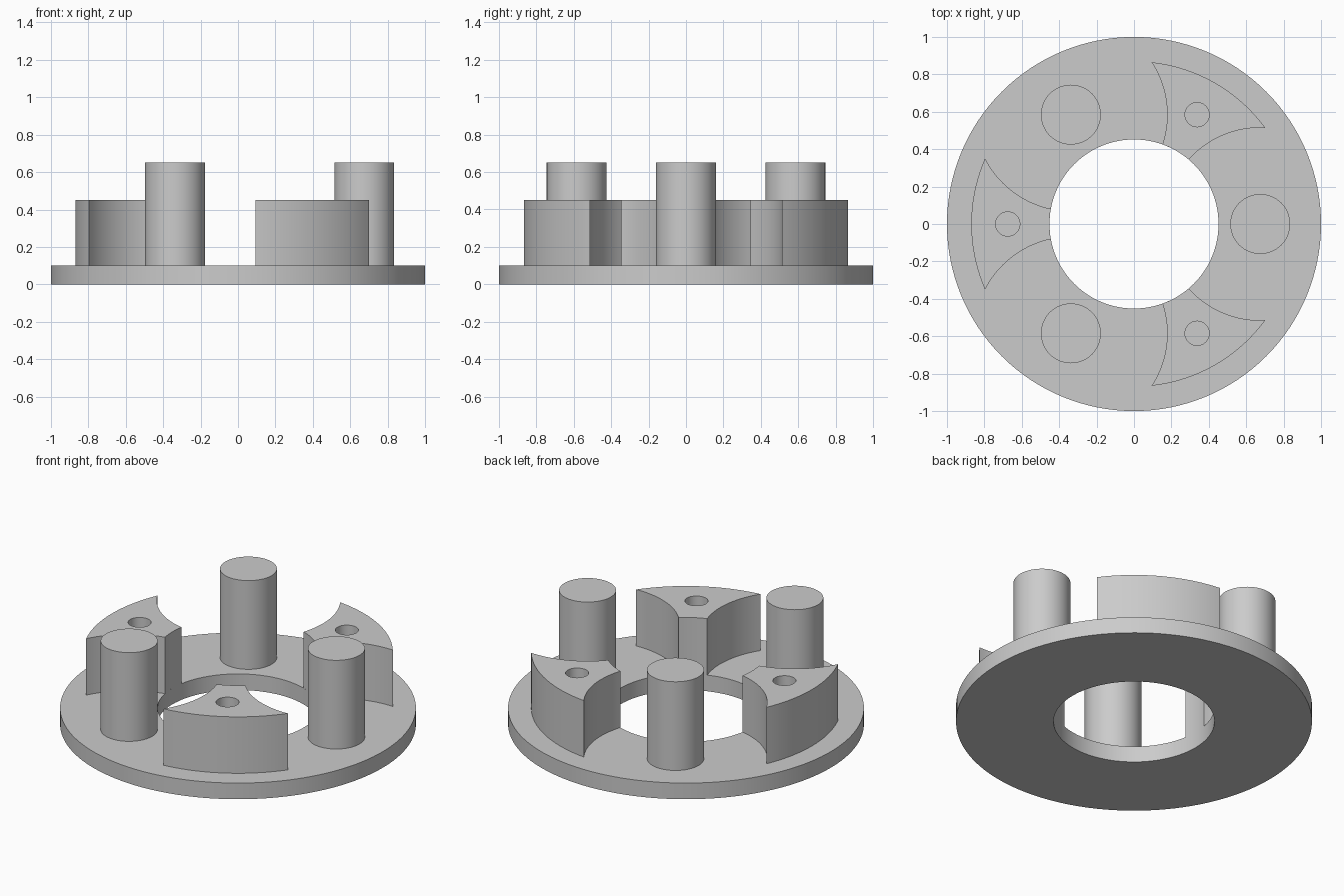
import bpy
import bmesh
from math import cos, sin, acos, radians, pi
from mathutils import Vector

cube = bpy.data.objects.get("Cube")
if cube:
    bpy.data.objects.remove(cube, do_unlink=True)

# Main dimensions
RING_OUT, RING_IN, RING_TOP = 1.0, 0.452, 0.1
PITCH = 0.675                       # radius on which pins and holes sit
PIN_R, PIN_TOP = 0.16, 0.65
BLOCK_OUT, BLOCK_TOP, HOLE_R = 0.87, 0.45, 0.065
CLEARANCE = 0.515                   # radius of the hollow around each pin

grey = bpy.data.materials.new("plain_grey")
grey.use_nodes = True
colour = (0.6, 0.6, 0.6, 1)
grey.diffuse_color = colour
grey.node_tree.nodes["Principled BSDF"].inputs["Base Color"].default_value = colour


def polar(r, a):
    return Vector((r * cos(a), r * sin(a)))


def arc(centre, r, a0, a1, n):
    return [centre + polar(r, a0 + (a1 - a0) * i / n) for i in range(n + 1)]


def circle(centre, r, n=64):
    return arc(centre, r, 0, 2 * pi, n)[:-1]


def prism(name, loops, z0, z1):
    """Extrude an outline, with any inner loops as holes, from z0 to z1."""
    curve = bpy.data.curves.new(name, "CURVE")
    curve.dimensions = "2D"
    curve.fill_mode = "BOTH"
    curve.extrude = (z1 - z0) / 2
    for loop in loops:
        spline = curve.splines.new("POLY")
        spline.points.add(len(loop) - 1)
        for point, p in zip(spline.points, loop):
            point.co = (p.x, p.y, 0, 1)
        spline.use_cyclic_u = True
    obj = bpy.data.objects.new(name, curve)
    bpy.context.collection.objects.link(obj)
    bpy.ops.object.select_all(action="DESELECT")
    obj.select_set(True)
    bpy.context.view_layer.objects.active = obj
    bpy.ops.object.convert(target="MESH")
    obj = bpy.context.object
    # Weld the caps to the walls and lift into place
    bm = bmesh.new()
    bm.from_mesh(obj.data)
    bmesh.ops.remove_doubles(bm, verts=bm.verts, dist=0.0001)
    bmesh.ops.recalc_face_normals(bm, faces=bm.faces)
    bmesh.ops.translate(bm, verts=bm.verts, vec=(0, 0, (z0 + z1) / 2))
    bm.to_mesh(obj.data)
    bm.free()
    obj.data.materials.clear()
    obj.data.materials.append(grey)
    bpy.ops.object.shade_smooth_by_angle(angle=radians(30))
    return obj


def hollow_angle(r):
    """Angle from a pin at which radius r meets the hollow around it."""
    return acos((r * r + PITCH * PITCH - CLEARANCE ** 2) / (2 * r * PITCH))


def block_outline(mid):
    """Outer arc, hollow side, inner arc, hollow side."""
    half_out = pi / 3 - hollow_angle(BLOCK_OUT)
    half_in = pi / 3 - hollow_angle(RING_IN)
    origin = Vector((0, 0))
    points = arc(origin, BLOCK_OUT, mid - half_out, mid + half_out, 24)
    for side, r0, h0, r1, h1 in ((1, BLOCK_OUT, half_out, RING_IN, half_in),
                                 (-1, RING_IN, half_in, BLOCK_OUT, half_out)):
        centre = polar(PITCH, mid + side * pi / 3)
        start = polar(r0, mid + side * h0) - centre
        end = polar(r1, mid + side * h1) - centre
        turn = -start.angle_signed(end)      # counter-clockwise positive
        for i in range(1, 20):
            a = turn * i / 20
            points.append(centre + Vector((start.x * cos(a) - start.y * sin(a),
                                           start.x * sin(a) + start.y * cos(a))))
        if side == 1:
            points += arc(origin, RING_IN, mid + half_in, mid - half_in, 8)
    return points


# Base ring
origin = Vector((0, 0))
prism("base_ring", [circle(origin, RING_OUT, 128), circle(origin, RING_IN, 96)], 0, RING_TOP)

# Three pins alternating with three drilled blocks
for i in range(3):
    a = i * 2 * pi / 3
    prism(f"pin_{i + 1}", [circle(polar(PITCH, a), PIN_R)], RING_TOP, PIN_TOP)
    mid = a + pi / 3
    prism(f"block_{i + 1}", [block_outline(mid), circle(polar(PITCH, mid), HOLE_R, 32)],
          RING_TOP, BLOCK_TOP)
